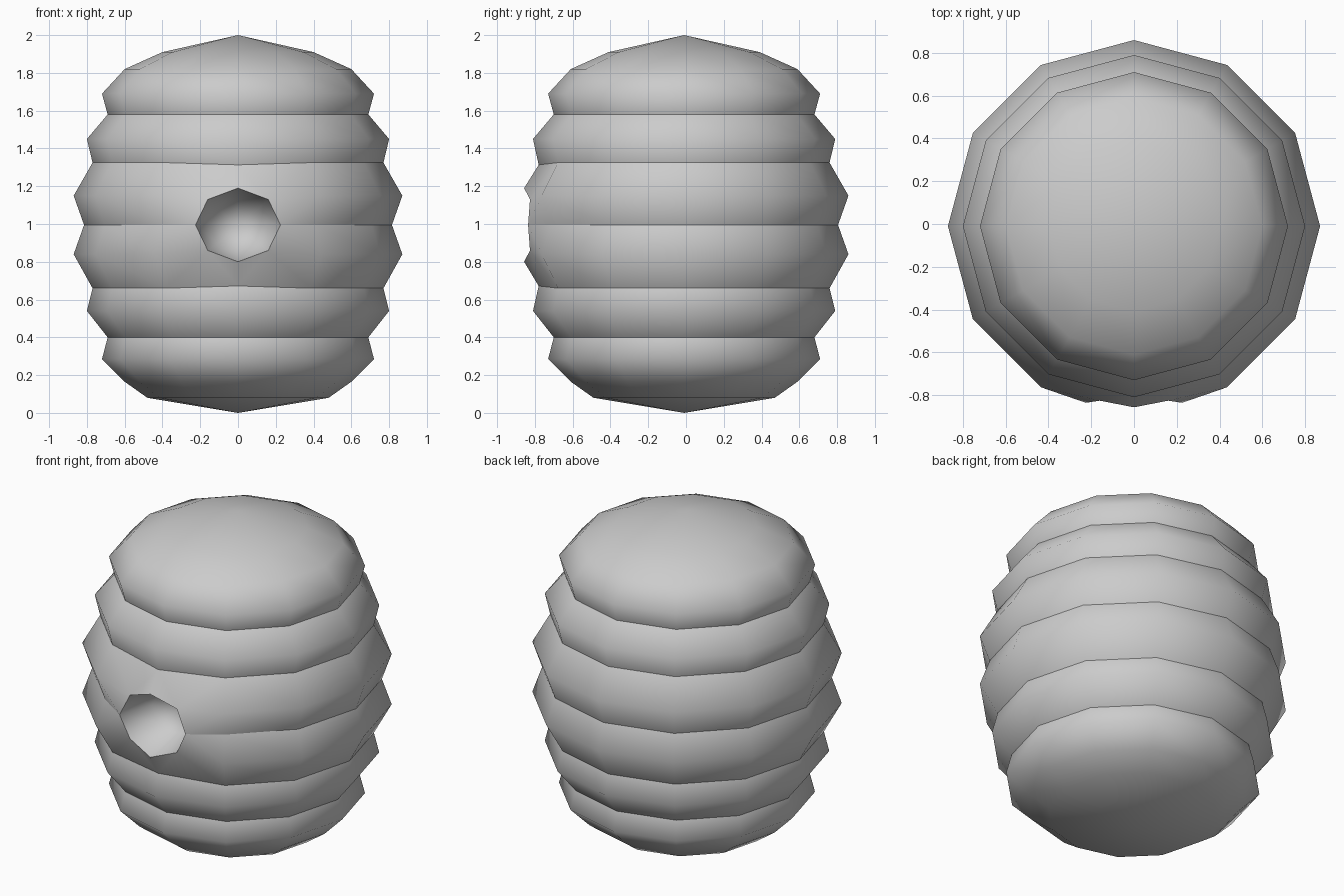
import bpy, bmesh
from math import cos, sin, pi

if "Cube" in bpy.data.objects:
    bpy.data.objects.remove(bpy.data.objects["Cube"])

SIDES, CY = 12, -0.01
FRONT = 9  # ring index of the vertex facing -y

# Ribbed profile (radius, z), top to bottom
profile = [(0.40, 1.91), (0.60, 1.82), (0.72, 1.69), (0.69, 1.58),
           (0.80, 1.45), (0.77, 1.325), (0.87, 1.15), (0.815, 0.995),
           (0.87, 0.84), (0.77, 0.66), (0.80, 0.54), (0.69, 0.40),
           (0.72, 0.285), (0.60, 0.165), (0.48, 0.08)]
VALLEYS = (3, 5, 7, 9, 11)
TOP, MID, LOW = 6, 7, 8  # rings cut by the entrance

bm = bmesh.new()
rings = [[bm.verts.new((r * cos(2 * pi * i / SIDES),
                        CY + r * sin(2 * pi * i / SIDES), z))
          for i in range(SIDES)] for r, z in profile]

# Ribbed wall, left open around the entrance
for j in range(len(rings) - 1):
    for i in range(SIDES):
        if 5 <= j <= 8 and i in (FRONT - 1, FRONT):
            continue
        k = (i + 1) % SIDES
        bm.faces.new((rings[j][i], rings[j][k], rings[j + 1][k], rings[j + 1][i]))

# Pointed top and bottom caps
for ring, z in ((rings[0], 2.0), (rings[-1], 0.0)):
    tip = bm.verts.new((0, CY, z))
    for i in range(SIDES):
        bm.faces.new((ring[i], ring[(i + 1) % SIDES], tip))

# Entrance rim: octagon, counter-clockwise from the right
rim_pts = [(0.225, -0.836, 0.995), (0.16, -0.826, 1.13), (0, -0.857, 1.19),
           (-0.16, -0.826, 1.13), (-0.225, -0.836, 0.995),
           (-0.16, -0.826, 0.86), (0, -0.857, 0.80), (0.16, -0.826, 0.86)]
rim = [bm.verts.new(p) for p in rim_pts]
rings[5][FRONT].co.z -= 0.012
rings[9][FRONT].co.z += 0.012

# Patch between the wall and the rim, one quarter at a time
for col, side, diag_up, diag_low in ((FRONT + 1, 0, 1, 7), (FRONT - 1, 4, 3, 5)):
    for outer, peak, diag, mid in ((5, TOP, diag_up, 2), (9, LOW, diag_low, 6)):
        bm.faces.new((rings[outer][FRONT], rings[outer][col], rim[diag], rim[mid]))
        bm.faces.new((rings[outer][col], rings[peak][col], rim[diag]))
        bm.faces.new((rings[peak][col], rings[MID][col], rim[side], rim[diag]))

# Entrance cavity
inner = [bm.verts.new((p[0] * 0.68, -0.62, 0.99 + (p[2] - 0.995) * 0.68)) for p in rim_pts]
back = bm.verts.new((0, -0.56, 0.99))
for i in range(8):
    k = (i + 1) % 8
    bm.faces.new((rim[i], rim[k], inner[k], inner[i]))
    bm.faces.new((inner[i], inner[k], back))

# Unused front vertices
bmesh.ops.delete(bm, geom=[rings[j][FRONT] for j in (TOP, MID, LOW)], context='VERTS')
bmesh.ops.recalc_face_normals(bm, faces=bm.faces[:])

# Smooth ribs, sharp grooves and rim
groups = [{v for v in rings[j] if v.is_valid} for j in VALLEYS] + [set(rim)]
groups[2] |= {rim[0], rim[4]}
for f in bm.faces:
    f.smooth = True
for e in bm.edges:
    if any(e.verts[0] in g and e.verts[1] in g for g in groups):
        e.smooth = False

mesh = bpy.data.meshes.new("hive_body")
bm.to_mesh(mesh)
bm.free()
bpy.context.collection.objects.link(bpy.data.objects.new("hive_body", mesh))
